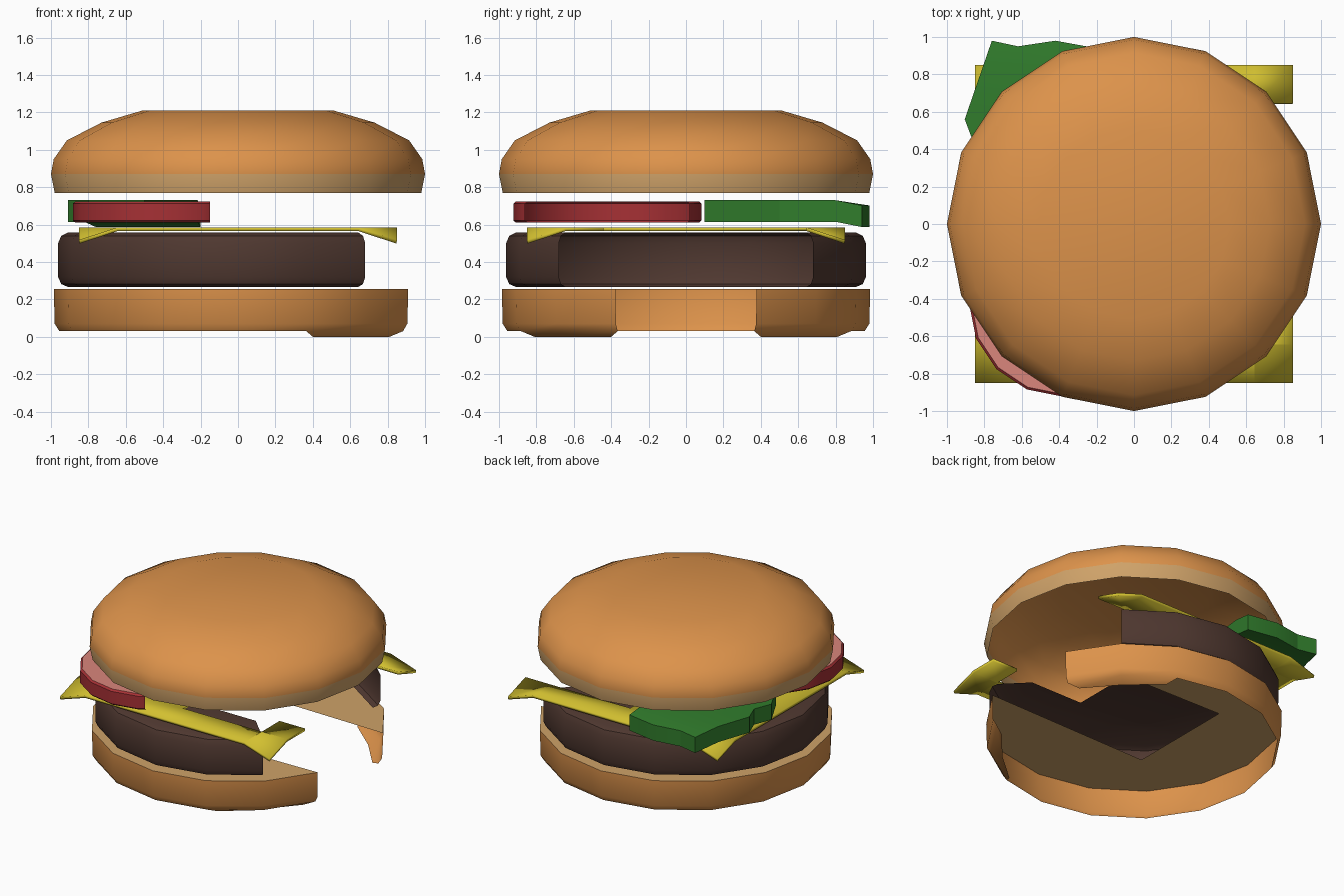
import bpy, bmesh, math
from mathutils import Vector

if "Cube" in bpy.data.objects:
    bpy.data.objects.remove(bpy.data.objects["Cube"])


def material(name, rgb):
    m = bpy.data.materials.new(name)
    m.diffuse_color = (*rgb, 1)
    m.use_nodes = True
    m.node_tree.nodes["Principled BSDF"].inputs["Base Color"].default_value = m.diffuse_color
    return m


CRUST = material("crust", (0.72, 0.29, 0.07))
CRUMB = material("crumb", (0.62, 0.36, 0.14))
MEAT = material("meat", (0.08, 0.04, 0.03))
CHEESE = material("cheese_yellow", (0.65, 0.53, 0.03))
SKIN = material("tomato_skin", (0.38, 0.03, 0.035))
FLESH = material("tomato_flesh", (0.7, 0.24, 0.2))
LEAF = material("leaf_green", (0.03, 0.2, 0.025))


def finish(bm, name, mats, angle=40):
    bmesh.ops.remove_doubles(bm, verts=bm.verts[:], dist=1e-5)
    me = bpy.data.meshes.new(name)
    bm.to_mesh(me)
    bm.free()
    for m in mats:
        me.materials.append(m)
    me.shade_smooth()
    me.set_sharp_from_angle(angle=math.radians(angle))
    ob = bpy.data.objects.new(name, me)
    bpy.context.collection.objects.link(ob)
    return ob


def at(r, k, z, c=(0, 0)):
    a = k * math.tau / 16
    return Vector((c[0] + r * math.cos(a), c[1] + r * math.sin(a), z))


def face(bm, pts, mat=0):
    f = bm.faces.new([bm.verts.new(p) for p in pts])
    f.material_index = mat
    return f


def wall(bm, profile, k0, k1, mats=(), c=(0, 0)):
    """16-sided wall from segment k0 to k1, profile (r, z) going upward."""
    for i, ((r0, z0), (r1, z1)) in enumerate(zip(profile, profile[1:])):
        for k in range(k0, k1):
            face(bm, [at(r0, k, z0, c), at(r0, k + 1, z0, c),
                      at(r1, k + 1, z1, c), at(r1, k, z1, c)],
                 mats[i] if i < len(mats) else 0)


# Top bun: open dome with a pale lower band
bm = bmesh.new()
wall(bm, [(.98, .77), (1, .87), (.985, .95), (.915, 1.05), (.73, 1.145), (.51, 1.21)], 0, 16, (1,))
face(bm, [at(.51, k, 1.21) for k in range(16)])
finish(bm, "top_bun", [CRUST, CRUMB])

# Bottom bun: open rim, crumb top with a square bite on the right
bm = bmesh.new()
wall(bm, [(.955, .03), (.98, .07), (.985, .255)], 1, 15)
face(bm, [at(.985, k, .255) for k in range(1, 16)]
     + [(-.4, -.4, .255), (-.4, .4, .255)], 1)
for s in (1, -1):  # low lips beside the bite
    low = [(.81, .4), (.62, .62), (.4, .81)]
    for i in range(2):
        a, b = at(.955, i + 1, .03), at(.955, i + 2, .03)
        q = [(*low[i], 0), (*low[i + 1], 0), b, a]
        q = [(p[0], s * p[1], p[2]) for p in q]
        face(bm, q if s > 0 else q[::-1])
finish(bm, "bottom_bun", [CRUST, CRUMB])

# Patty: open rim with rounded edges, top with a bite
bm = bmesh.new()
wall(bm, [(.91, .267), (.945, .282), (.962, .32), (.962, .5), (.945, .54), (.91, .557)], 2, 14)
face(bm, [at(.91, k, .557) for k in range(2, 15)]
     + [(.48, -.48, .557), (.06, -.48, .557), (.06, .48, .557), (.48, .48, .557)])
finish(bm, "patty", [MEAT])

# Cheese slice: grid with drooping corners and bitten cells left out
bm = bmesh.new()
xs = [-.85, -.645, 0, .645, .85]
ys = [-.85, -.645, -.44, .645, .85]


def cheese_point(x, y):
    corner = abs(x) > .8 and abs(y) > .8
    return (x, y, .518 if corner else .585)


for i in range(4):
    for j in range(4):
        bitten = (i == 2 and j in (1, 2)) or (i == 3 and j == 2)
        if not bitten:
            face(bm, [cheese_point(xs[a], ys[b]) for a, b in
                      ((i, j), (i + 1, j), (i + 1, j + 1), (i, j + 1))])
ob = finish(bm, "cheese_slice", [CHEESE], 10)
sol = ob.modifiers.new("thickness", "SOLIDIFY")
sol.thickness = .02
sol.offset = -1

# Tomato slice, cut off inside the burger
bm = bmesh.new()
tc = (-.38, -.42)
wall(bm, [(.49, .61), (.503, .622), (.503, .712), (.49, .724)], 0, 16, (), tc)
face(bm, [at(.49, k, .724, tc) for k in range(16)], 1)
bmesh.ops.bisect_plane(bm, geom=bm.verts[:] + bm.edges[:] + bm.faces[:],
                       plane_co=(-.15, 0, 0), plane_no=(1, 0, 0), clear_outer=True)
finish(bm, "tomato_slice", [SKIN, FLESH])

# Lettuce leaf: thick outline with a drooping back edge
outline = [(-.8, .1), (-.5, .1), (-.25, .5), (-.2, .94), (-.42, .98), (-.62, .95),
           (-.76, .98), (-.905, .56), (-.86, .44), (-.91, .31)]
bm = bmesh.new()
f = face(bm, [(x, y, .615) for x, y in outline])
top = bmesh.ops.extrude_face_region(bm, geom=[f])["geom"]
for v in top:
    if isinstance(v, bmesh.types.BMVert):
        v.co.z = .73
bmesh.ops.bisect_plane(bm, geom=bm.verts[:] + bm.edges[:] + bm.faces[:],
                       plane_co=(0, .8, 0), plane_no=(0, 1, 0))
for v in bm.verts:
    if v.co.y > .9:
        v.co.z -= .028
bmesh.ops.recalc_face_normals(bm, faces=bm.faces[:])
finish(bm, "lettuce_leaf", [LEAF], 20)
